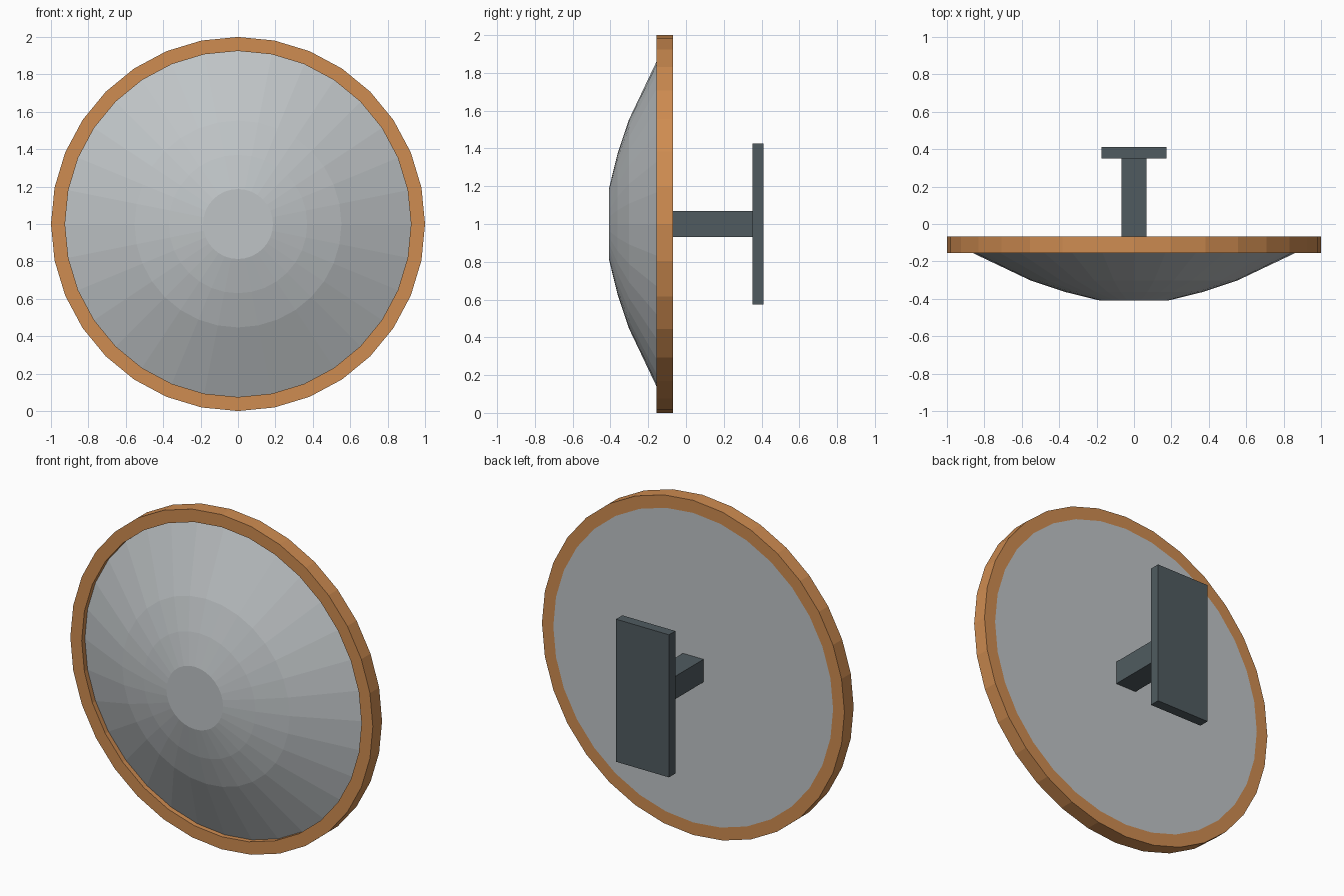
import bpy, bmesh, math

if "Cube" in bpy.data.objects:
    bpy.data.objects.remove(bpy.data.objects["Cube"])

SIDES = 32
CENTRE_Z = 1.0


def make_material(name, rgb):
    mat = bpy.data.materials.new(name)
    mat.diffuse_color = (*rgb, 1.0)
    mat.use_nodes = True
    mat.node_tree.nodes["Principled BSDF"].inputs["Base Color"].default_value = mat.diffuse_color
    return mat


bronze = make_material("orange bronze", (0.62, 0.262, 0.082))
steel = make_material("light steel", (0.52, 0.55, 0.565))
dark = make_material("dark slate", (0.080, 0.105, 0.117))


def finish(bm, name, mat):
    bmesh.ops.recalc_face_normals(bm, faces=bm.faces)
    mesh = bpy.data.meshes.new(name)
    bm.to_mesh(mesh)
    bm.free()
    mesh.materials.append(mat)
    obj = bpy.data.objects.new(name, mesh)
    bpy.context.collection.objects.link(obj)
    return obj


def lathe(name, profile, mat, closed):
    """Turn (radius, y) points around the y axis; open profiles get end caps."""
    bm = bmesh.new()
    rings = []
    for r, y in profile:
        angles = [2 * math.pi * i / SIDES for i in range(SIDES)]
        rings.append([bm.verts.new((r * math.cos(a), y, CENTRE_Z + r * math.sin(a)))
                      for a in angles])
    pairs = list(zip(rings, rings[1:]))
    if closed:
        pairs.append((rings[-1], rings[0]))
    for a, b in pairs:
        for i in range(SIDES):
            j = (i + 1) % SIDES
            bm.faces.new((a[i], a[j], b[j], b[i]))
    if not closed:
        bm.faces.new(rings[0])
        bm.faces.new(rings[-1])
    return finish(bm, name, mat)


def box(name, half_x, y0, y1, half_z, mat):
    bm = bmesh.new()
    bmesh.ops.create_cube(bm, size=1)
    for v in bm.verts:
        v.co = (v.co.x * 2 * half_x,
                (y0 + y1) / 2 + v.co.y * (y1 - y0),
                CENTRE_Z + v.co.z * 2 * half_z)
    return finish(bm, name, mat)


# Raised band around the edge
lathe("rim", [(1.0, -0.155), (1.0, -0.068), (0.925, -0.068), (0.925, -0.155)],
      bronze, True)

# Faceted bulging face with a flat back
lathe("shield_face", [(0.187, -0.408), (0.37, -0.363), (0.553, -0.302),
                      (0.925, -0.125), (0.925, -0.068)], steel, False)

# Grip at the back: short post and upright plate
box("grip_post", 0.068, -0.068, 0.351, 0.068, dark)
box("grip_plate", 0.175, 0.351, 0.411, 0.426, dark)
